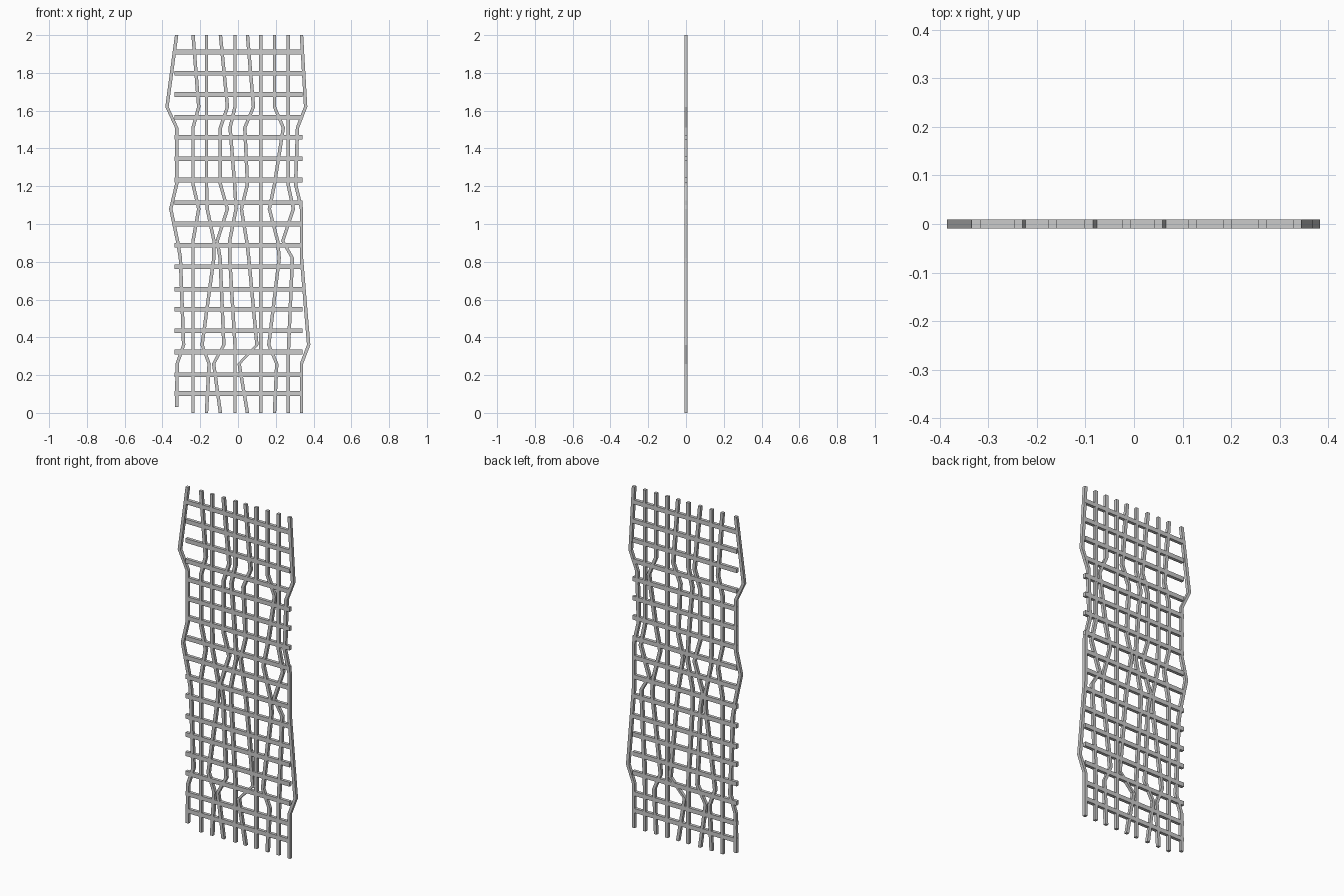
import bpy, bmesh

if "Cube" in bpy.data.objects:
    bpy.data.objects.remove(bpy.data.objects["Cube"])

W = 0.018                                                   # bar width
LEVELS = [.26, .36, .82, .91, 1.08, 1.21, 1.51, 1.62]       # heights of the bends


def upright(name, x, bends, z0=0):
    """Square bar rising from z0 to z=2, pushed sideways (in mm) at each bend level."""
    path = [(x, z0)] + [(x + d / 1000, z) for d, z in zip(bends, LEVELS)] + [(x, 2)]
    bm = bmesh.new()
    rings = [[bm.verts.new((px + sx * W / 2, sy * W / 2, z))
              for sx, sy in ((-1, -1), (1, -1), (1, 1), (-1, 1))] for px, z in path]
    for a, b in zip(rings, rings[1:]):
        for i in range(4):
            j = (i + 1) % 4
            bm.faces.new((a[i], a[j], b[j], b[i]))
    bm.faces.new(rings[0][::-1])
    bm.faces.new(rings[-1])
    bmesh.ops.recalc_face_normals(bm, faces=bm.faces)
    me = bpy.data.meshes.new(name)
    bm.to_mesh(me)
    bm.free()
    bpy.context.collection.objects.link(bpy.data.objects.new(name, me))


# Upright bent bars, left to right
upright("upright_bar_1", -.325, (3, 37, 20, 5, -31, 0, 0, -51), .03)
upright("upright_bar_2", -.238, (0, 0, 0, 0, 30, 0, 0, 30))
upright("upright_bar_3", -.167, (14, -23, 39, 40, 4, 0, 0, 0))
upright("upright_bar_4", -.093, (-36, 18, -2, -17, 37, 0, 0, 37))
upright("upright_bar_5", -.016, (0, 0, -28, -28, 6, -2, -26, 0))
upright("upright_bar_6", .05, (-44, 50, 7, -4, -32, 0, -14, 32))
upright("upright_bar_7", .12, ())
upright("upright_bar_8", .193, (12, -30, 25, 17, -27, 0, 47, 0))
upright("upright_bar_9", .265, (0, 3, 23, -28, 28, 0, 0, 0))
upright("upright_bar_10", .336, (0, 38, 0, 0, 0, -31, -21, 22))

# Straight cross bars, almost evenly spaced
for i in range(17):
    z = .105 + .113 * i - (.009 if 0 < i < 10 else .002) - (.007 if i % 4 == 1 and i != 9 else 0)
    bpy.ops.mesh.primitive_cube_add(size=1, location=(.003, 0, z))
    ob = bpy.context.object
    ob.name = f"cross_bar_{i + 1}"
    ob.scale = (.676, .0185, .025)
